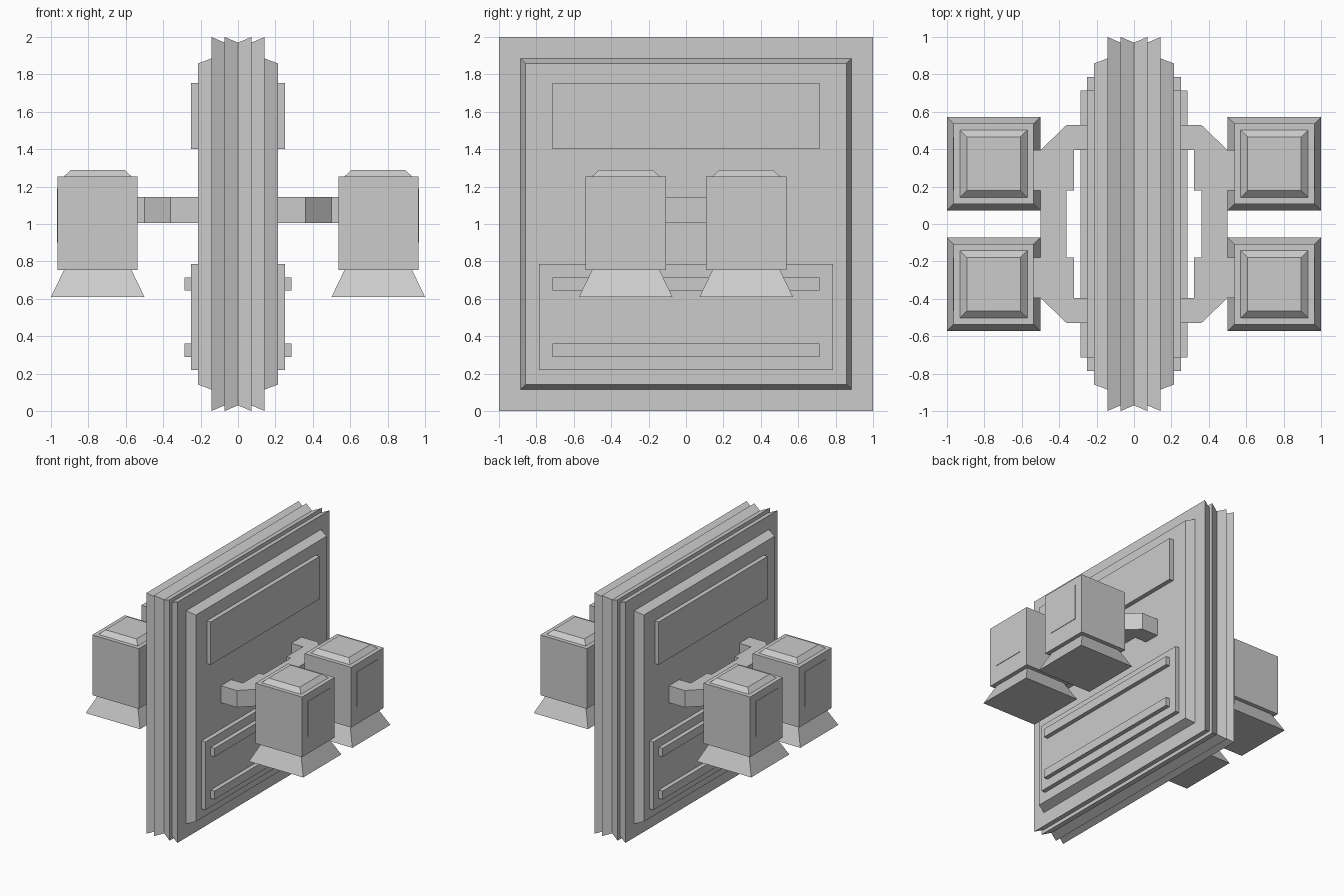
import bpy, bmesh

if "Cube" in bpy.data.objects:
    bpy.data.objects.remove(bpy.data.objects["Cube"])


def finish(bm, name, mirror):
    """Turn a bmesh into an object, mirrored about the world centre planes."""
    bmesh.ops.recalc_face_normals(bm, faces=bm.faces)
    mesh = bpy.data.meshes.new(name)
    bm.to_mesh(mesh)
    bm.free()
    obj = bpy.data.objects.new(name, mesh)
    bpy.context.collection.objects.link(obj)
    if any(mirror):
        mod = obj.modifiers.new("Mirror", 'MIRROR')
        mod.use_axis = mirror
    return obj


def loft(name, rings, mirror=(False, False, False)):
    """Join a list of equal-length point rings and cap both ends."""
    bm = bmesh.new()
    loops = [[bm.verts.new(p) for p in ring] for ring in rings]
    n = len(loops[0])
    for a, b in zip(loops, loops[1:]):
        for i in range(n):
            j = (i + 1) % n
            bm.faces.new((a[i], a[j], b[j], b[i]))
    bm.faces.new(loops[0])
    bm.faces.new(loops[-1])
    return finish(bm, name, mirror)


def rect_x(x, y0, y1, z0, z1):
    return [(x, y0, z0), (x, y1, z0), (x, y1, z1), (x, y0, z1)]


def square_z(z, cx, cy, h):
    return [(cx - h, cy - h, z), (cx + h, cy - h, z),
            (cx + h, cy + h, z), (cx - h, cy + h, z)]


X = (True, False, False)
XY = (True, True, False)

# Main board: stepped, zigzag-edged layers stacked along x
half = [(0.072, 0.97), (0.072, 1.0), (0.072, 0.97), (0.143, 1.0),
        (0.143, 0.885), (0.214, 0.858)]
right = [(0.072, 1.0)] + [half[0]] + half[3:]
left = [(-x, h) for x, h in reversed(right)]
steps = left + [(0.0, 0.97)] + right
loft("board", [rect_x(x, -h, h, 1 - h, 1 + h) for x, h in steps])

# Raised panels and rails on both broad faces
for name, x0, x1, hy, z0, z1 in [
        ("upper_panel", 0.20, 0.25, 0.715, 1.40, 1.755),
        ("lower_panel", 0.20, 0.25, 0.785, 0.22, 0.785),
        ("lower_rail", 0.24, 0.285, 0.715, 0.29, 0.36),
        ("upper_rail", 0.24, 0.285, 0.715, 0.645, 0.715)]:
    loft(name, [rect_x(x, -hy, hy, z0, z1) for x in (x0, x1)], X)

# Bracket: plan outline extruded upward, with tabs reaching the lamps
side = [(0.21, 0.395), (0.21, 0.53), (0.36, 0.53), (0.50, 0.395),
        (0.54, 0.395), (0.54, 0.18), (0.50, 0.18)]
inner = [(0.36, 0.18), (0.32, 0.18), (0.32, 0.395)]
outline = inner + side
outline += [(x, -y) for x, y in reversed(outline)]
loft("bracket", [[(x, y, z) for x, y in outline] for z in (1.005, 1.145)], X)

# Four lamps: flared skirt, square body, chamfered cap, thin outer plate
cx, cy = 0.75, 0.322
for name, levels in [
        ("lamp_skirt", [(0.61, 0.25), (0.755, 0.18)]),
        ("lamp_body", [(0.755, 0.214), (1.255, 0.214)]),
        ("lamp_cap", [(1.255, 0.18), (1.29, 0.143)])]:
    loft(name, [square_z(z, cx, cy, h) for z, h in levels], XY)
loft("lamp_plate", [rect_x(x, cy - 0.143, cy + 0.143, 0.90, 1.19)
                    for x in (0.955, 0.968)], XY)
